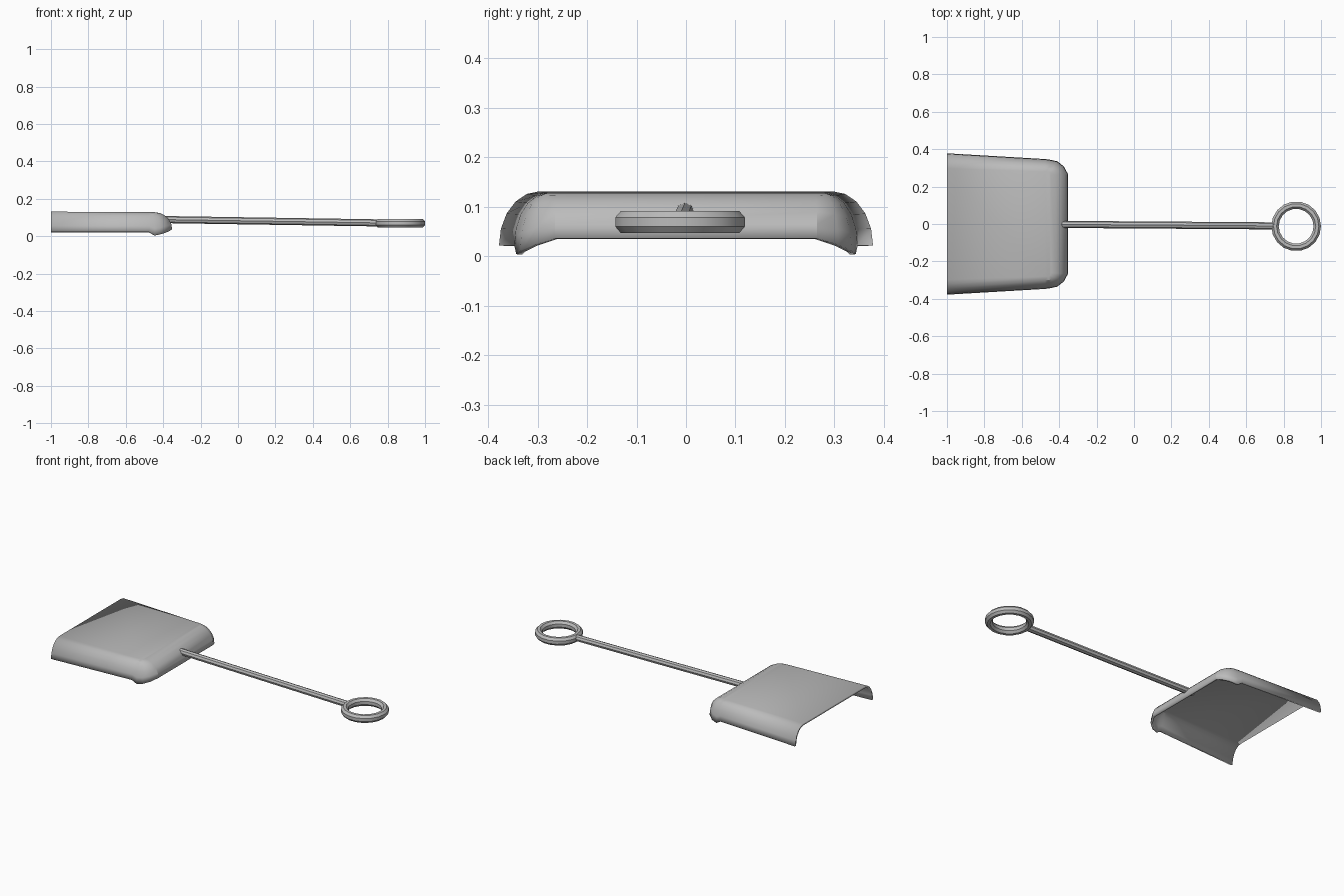
import bpy, bmesh, math
from mathutils import Vector

if "Cube" in bpy.data.objects:
    bpy.data.objects.remove(bpy.data.objects["Cube"])

steel = bpy.data.materials.new("grey steel")
steel.diffuse_color = (0.5, 0.5, 0.5, 1)
steel.use_nodes = True
steel.node_tree.nodes["Principled BSDF"].inputs["Base Color"].default_value = steel.diffuse_color


def make_object(name, bm, angle):
    bmesh.ops.recalc_face_normals(bm, faces=bm.faces)
    mesh = bpy.data.meshes.new(name)
    bm.to_mesh(mesh)
    bm.free()
    mesh.materials.append(steel)
    ob = bpy.data.objects.new(name, mesh)
    bpy.context.collection.objects.link(ob)
    bpy.context.view_layer.objects.active = ob
    ob.select_set(True)
    bpy.ops.object.shade_smooth_by_angle(angle=math.radians(angle))
    ob.select_set(False)
    return ob


# Pan: rim stations on one side (top edge point, lower edge point), mirrored in y
half = [((-1.0, 0.297, 0.131), (-1.0, 0.378, 0.022)),
        ((-0.475, 0.280, 0.128), (-0.475, 0.347, 0.022)),
        ((-0.462, 0.280, 0.128), (-0.445, 0.343, 0.004)),
        ((-0.452, 0.278, 0.128), (-0.410, 0.335, 0.011)),
        ((-0.447, 0.274, 0.128), (-0.375, 0.308, 0.023)),
        ((-0.445, 0.262, 0.128), (-0.352, 0.265, 0.036))]
flip = lambda p: (p[0], -p[1], p[2])
stations = half + [(flip(a), flip(b)) for a, b in reversed(half)]

bm = bmesh.new()
STEPS = 5
rows = []
for a, b in stations:
    a, b = Vector(a), Vector(b)
    row = []
    for k in range(STEPS + 1):
        t = math.pi / 2 * k / STEPS
        p = a.lerp(b, math.sin(t))          # quarter-round lip
        p.z = b.z + (a.z - b.z) * math.cos(t)
        row.append(bm.verts.new(p))
    rows.append(row)
for r, s in zip(rows, rows[1:]):
    for k in range(STEPS):
        bm.faces.new((r[k], s[k], s[k + 1], r[k + 1]))
n = len(rows)
for i in range(n // 2 - 1):                 # flat plate
    bm.faces.new((rows[i][0], rows[i + 1][0], rows[n - 2 - i][0], rows[n - 1 - i][0]))
bmesh.ops.recalc_face_normals(bm, faces=bm.faces)
if sum(f.normal.z * f.calc_area() for f in bm.faces) < 0:
    bmesh.ops.reverse_faces(bm, faces=bm.faces)
mesh = bpy.data.meshes.new("pan")
bm.to_mesh(mesh)
bm.free()
mesh.materials.append(steel)
pan = bpy.data.objects.new("pan", mesh)
bpy.context.collection.objects.link(pan)
shell = pan.modifiers.new("thickness", 'SOLIDIFY')
shell.thickness = 0.012
shell.offset = -1
bpy.context.view_layer.objects.active = pan
pan.select_set(True)
bpy.ops.object.shade_smooth_by_angle(angle=math.radians(25))
pan.select_set(False)

# Shaft: slim eight-sided rod sloping down to the ring
start, end = Vector((-0.415, -0.002, 0.089)), Vector((0.75, -0.010, 0.071))
bm = bmesh.new()
bmesh.ops.create_cone(bm, cap_ends=True, segments=8, radius1=0.019,
                      radius2=0.019, depth=(end - start).length)
turn = (end - start).to_track_quat('Z', 'Y').to_matrix().to_4x4()
bm.transform(turn)
bmesh.ops.translate(bm, verts=bm.verts, vec=(start + end) / 2)
make_object("shaft", bm, 30)

# Hanging ring: eight-sided tube swept round
bm = bmesh.new()
MAJOR, MINOR = 18, 8
loops = []
for i in range(MAJOR):
    a = 2 * math.pi * i / MAJOR
    loop = []
    for j in range(MINOR):
        b = 2 * math.pi * (j + 0.5) / MINOR
        r = 0.113 + 0.0215 * math.cos(b)
        loop.append(bm.verts.new((0.867 + r * math.cos(a), -0.012 + r * math.sin(a),
                                  0.069 + 0.0245 * math.sin(b))))
    loops.append(loop)
for i in range(MAJOR):
    p, q = loops[i], loops[(i + 1) % MAJOR]
    for j in range(MINOR):
        k = (j + 1) % MINOR
        bm.faces.new((p[j], q[j], q[k], p[k]))
make_object("hanging_ring", bm, 30)
